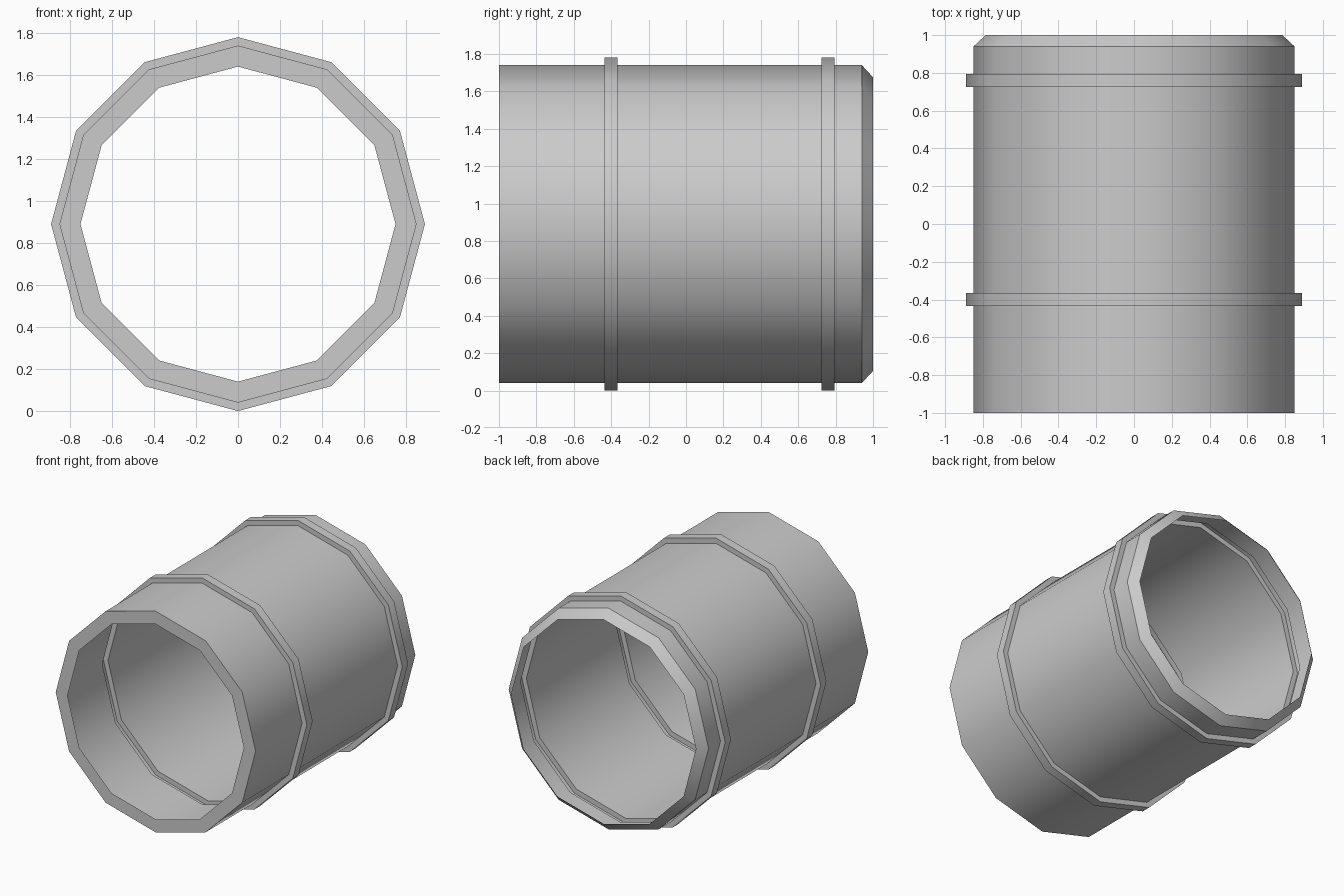
import bpy, bmesh, math

if "Cube" in bpy.data.objects:
    bpy.data.objects.remove(bpy.data.objects["Cube"])

SIDES = 12
AXIS_Z = 0.89          # height of the tube's axis
BODY, BAND = 0.85, 0.89

grey = bpy.data.materials.new("plain_grey")
grey.diffuse_color = (0.6, 0.6, 0.6, 1)
grey.use_nodes = True
grey.node_tree.nodes["Principled BSDF"].inputs["Base Color"].default_value = grey.diffuse_color


def band(y0, y1):
    """Raised band: steps out from the body and back in."""
    return [(BODY, y0), (BAND, y0), (BAND, y1), (BODY, y1)]


def lathe(name, profile):
    """Sweep (radius, y) points around the y axis into an open shell."""
    bm = bmesh.new()
    loops = []
    for r, y in profile:
        loops.append([bm.verts.new((r * math.cos(i * math.tau / SIDES), y,
                                    AXIS_Z + r * math.sin(i * math.tau / SIDES)))
                      for i in range(SIDES)])
    for a, b in zip(loops, loops[1:]):
        for i in range(SIDES):
            j = (i + 1) % SIDES
            bm.faces.new((a[i], a[j], b[j], b[i]))
    # outward normals: the body faces must point away from the axis
    bm.normal_update()
    body = max(bm.faces, key=lambda f: f.calc_area())
    c = body.calc_center_median()
    if body.normal.x * c.x + body.normal.z * (c.z - AXIS_Z) < 0:
        bmesh.ops.reverse_faces(bm, faces=bm.faces[:])
    mesh = bpy.data.meshes.new(name)
    bm.to_mesh(mesh)
    bm.free()
    mesh.materials.append(grey)
    obj = bpy.data.objects.new(name, mesh)
    bpy.context.collection.objects.link(obj)
    bpy.ops.object.select_all(action='DESELECT')
    obj.select_set(True)
    bpy.context.view_layer.objects.active = obj
    bpy.ops.object.shade_smooth_by_angle(angle=math.radians(40))
    return obj


# Hollow shell: flat front lip, two raised bands, chamfered open back
lathe("pipe_shell",
      [(0.75, -1.0), (BODY, -1.0)]
      + band(-0.435, -0.365)
      + band(0.725, 0.795)
      + [(BODY, 0.94), (0.785, 1.0)])
